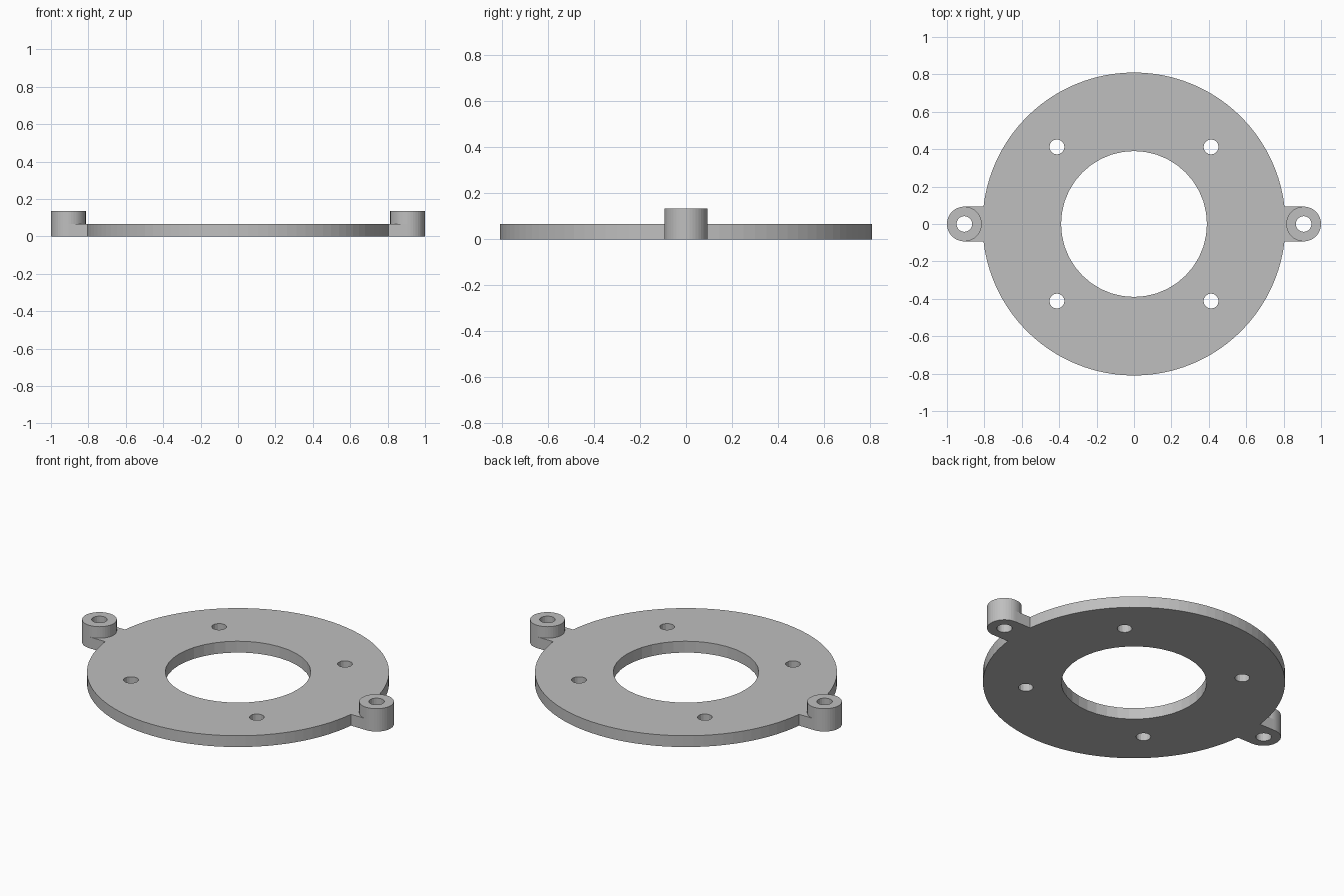
import bpy, bmesh
from math import sin, cos, pi, asin

if "Cube" in bpy.data.objects:
    bpy.data.objects.remove(bpy.data.objects["Cube"], do_unlink=True)

PLATE_R, BORE_R, PLATE_H = 0.81, 0.39, 0.067
EAR_X, EAR_R, EAR_HOLE_R, EAR_H = 0.907, 0.093, 0.042, 0.135
BOLT_POS, BOLT_R = 0.412, 0.04

grey = bpy.data.materials.new("plain grey")
grey.use_nodes = True
colour = (0.52, 0.52, 0.52, 1)
grey.diffuse_color = colour
grey.node_tree.nodes["Principled BSDF"].inputs["Base Color"].default_value = colour


def arc(cx, cy, r, start, end, steps):
    return [(cx + r * cos(start + (end - start) * i / steps),
             cy + r * sin(start + (end - start) * i / steps))
            for i in range(steps + 1)]


def circle(cx, cy, r, sides):
    return arc(cx, cy, r, 0, 2 * pi, sides)[:-1]


def extruded(name, loops, z0, z1):
    """Fill an outline with holes and extrude it upwards."""
    bm = bmesh.new()
    edges = []
    for loop in loops:
        verts = [bm.verts.new((x, y, z0)) for x, y in loop]
        edges += [bm.edges.new((verts[i - 1], verts[i])) for i in range(len(verts))]
    bmesh.ops.triangle_fill(bm, edges=edges, use_beauty=True, normal=(0, 0, 1))
    top = bmesh.ops.extrude_face_region(bm, geom=bm.faces[:], use_keep_orig=True)
    moved = [g for g in top["geom"] if isinstance(g, bmesh.types.BMVert)]
    bmesh.ops.translate(bm, verts=moved, vec=(0, 0, z1 - z0))
    bmesh.ops.recalc_face_normals(bm, faces=bm.faces[:])
    mesh = bpy.data.meshes.new(name)
    bm.to_mesh(mesh)
    bm.free()
    mesh.materials.append(grey)
    obj = bpy.data.objects.new(name, mesh)
    bpy.context.collection.objects.link(obj)
    return obj


# Flange plate: disc with two rounded ears, central bore and bolt holes
a = asin(EAR_R / PLATE_R)
outline = (arc(EAR_X, 0, EAR_R, -pi / 2, pi / 2, 20)
           + arc(0, 0, PLATE_R, a, pi - a, 44)
           + arc(-EAR_X, 0, EAR_R, pi / 2, 3 * pi / 2, 20)
           + arc(0, 0, PLATE_R, pi + a, 2 * pi - a, 44))
holes = [circle(0, 0, BORE_R, 40)]
holes += [circle(sx * BOLT_POS, sy * BOLT_POS, BOLT_R, 16)
          for sx in (-1, 1) for sy in (-1, 1)]
holes += [circle(s * EAR_X, 0, EAR_HOLE_R, 20) for s in (-1, 1)]
extruded("flange_plate", [outline] + holes, 0, PLATE_H)

# Raised ring bosses on the ears
for side, s in (("left", 1), ("right", -1)):
    extruded(side + "_boss", [circle(s * EAR_X, 0, EAR_R, 40),
                              circle(s * EAR_X, 0, EAR_HOLE_R, 20)], PLATE_H, EAR_H)
